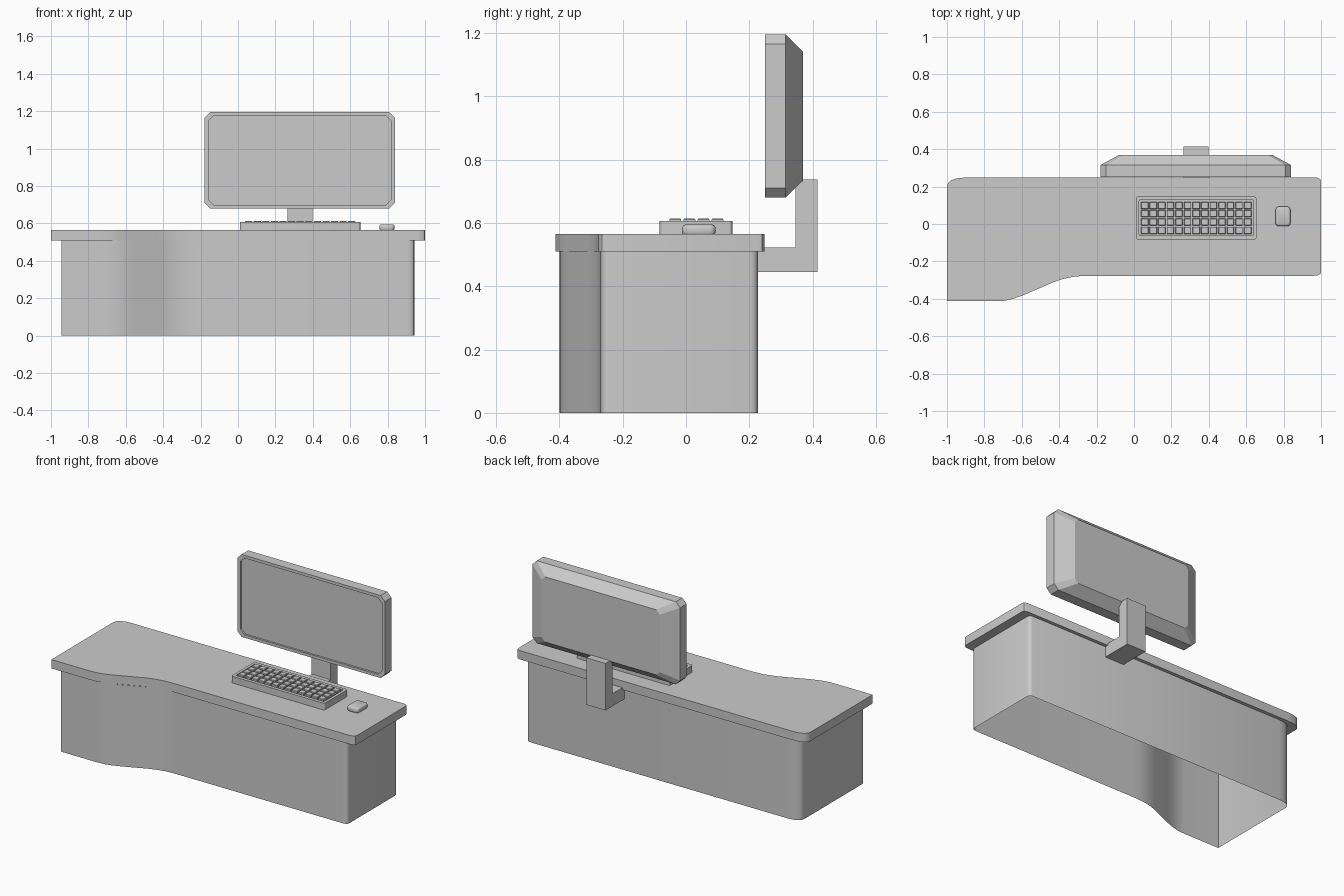
import bpy, bmesh, math

if "Cube" in bpy.data.objects:
    bpy.data.objects.remove(bpy.data.objects["Cube"])


def finish(name, bm, smooth=None):
    bmesh.ops.recalc_face_normals(bm, faces=bm.faces)
    me = bpy.data.meshes.new(name)
    bm.to_mesh(me)
    bm.free()
    ob = bpy.data.objects.new(name, me)
    bpy.context.collection.objects.link(ob)
    if smooth:
        bpy.ops.object.select_all(action='DESELECT')
        ob.select_set(True)
        bpy.context.view_layer.objects.active = ob
        bpy.ops.object.shade_smooth_by_angle(angle=math.radians(smooth))
    return ob


def loft(bm, rings, caps=(True, True)):
    """Join equal rings of 3D points with quads, capping the ends."""
    vs = [[bm.verts.new(p) for p in r] for r in rings]
    n = len(vs[0])
    for a, b in zip(vs, vs[1:]):
        for i in range(n):
            bm.faces.new((a[i], a[(i + 1) % n], b[(i + 1) % n], b[i]))
    for ring, cap in ((vs[0], caps[0]), (vs[-1], caps[1])):
        if cap:
            bm.faces.new(ring)


def rounded_rect(x0, x1, y0, y1, r, seg=3):
    pts = []
    for cx, cy, a0 in ((x1 - r, y1 - r, 0), (x0 + r, y1 - r, 90),
                       (x0 + r, y0 + r, 180), (x1 - r, y0 + r, 270)):
        for i in range(seg + 1):
            a = math.radians(a0 + 90 * i / seg)
            pts.append((cx + r * math.cos(a), cy + r * math.sin(a)))
    return pts


def at_z(pts, z):
    return [(x, y, z) for x, y in pts]


# Desk outline with the swept front edge
outline = [(-1, -0.413), (-0.74, -0.413), (-0.69, -0.41), (-0.64, -0.398),
           (-0.59, -0.38), (-0.43, -0.311), (-0.38, -0.294), (-0.33, -0.283),
           (-0.28, -0.278), (-0.22, -0.277), (0.96, -0.277), (0.985, -0.274),
           (0.997, -0.266), (1, -0.25), (1, 0.225), (0.996, 0.24), (0.98, 0.248),
           (-0.91, 0.248), (-0.95, 0.244), (-0.98, 0.233), (-0.995, 0.218), (-1, 0.2)]

bm = bmesh.new()
loft(bm, [at_z(outline, 0.51), at_z(outline, 0.565)])
finish("desk_top", bm, 35)

# Desk base: open-bottomed shell, slightly smaller than the top
base = [(x * 0.943, y * 0.947 - 0.008) for x, y in outline]
bm = bmesh.new()
loft(bm, [at_z(base, 0), at_z(base, 0.51)], caps=(False, False))
finish("desk_base", bm, 50)


# Monitor: recessed screen in front, tapered back
def monitor_ring(sx, sz, y):
    w, h, c = 0.51, 0.2575, 0.03
    p = [(w - c, h), (w, h - c), (w, c - h), (w - c, -h),
         (c - w, -h), (-w, c - h), (-w, h - c), (c - w, h)]
    return [(0.33 + x * sx, y, 0.938 + z * sz) for x, z in p]


bm = bmesh.new()
loft(bm, [monitor_ring(0.957, 0.93, 0.262), monitor_ring(0.957, 0.93, 0.25),
          monitor_ring(1, 1, 0.25), monitor_ring(1, 1, 0.315),
          monitor_ring(0.8, 0.79, 0.37)])
finish("monitor", bm)

# L-shaped stand clamped to the back of the desk
ell = [(0.22, 0.445), (0.415, 0.445), (0.415, 0.738), (0.346, 0.738),
       (0.346, 0.523), (0.22, 0.523)]
bm = bmesh.new()
loft(bm, [[(x, y, z) for y, z in ell] for x in (0.265, 0.397)])
finish("monitor_stand", bm)

# Keyboard case with a shallow tray
outer = rounded_rect(0.01, 0.655, -0.083, 0.147, 0.012)
inner = rounded_rect(0.028, 0.637, -0.062, 0.129, 0.006)
bm = bmesh.new()
loft(bm, [at_z(outer, 0.565), at_z(outer, 0.607), at_z(inner, 0.607), at_z(inner, 0.598)])
finish("keyboard_case", bm, 30)

# Grid of keys
cols, rows = 13, 4
px, py = 0.597 / cols, 0.178 / rows
bm = bmesh.new()
for i in range(cols):
    for j in range(rows):
        x, y = 0.034 + px * (i + 0.5), -0.056 + py * (j + 0.5)
        rings = []
        for k, z in ((0.42, 0.597), (0.42, 0.611), (0.37, 0.614)):
            a, b = px * k, py * k
            rings.append([(x - a, y - b, z), (x + a, y - b, z),
                          (x + a, y + b, z), (x - a, y + b, z)])
        loft(bm, rings)
finish("keyboard_keys", bm)

# Mouse
bm = bmesh.new()
loft(bm, [at_z(rounded_rect(0.757 + d, 0.836 - d, -0.012 + d, 0.093 - d, 0.016), z)
          for d, z in ((0.002, 0.565), (0, 0.57), (0, 0.587), (0.003, 0.592), (0.009, 0.595))])
finish("mouse", bm, 50)
